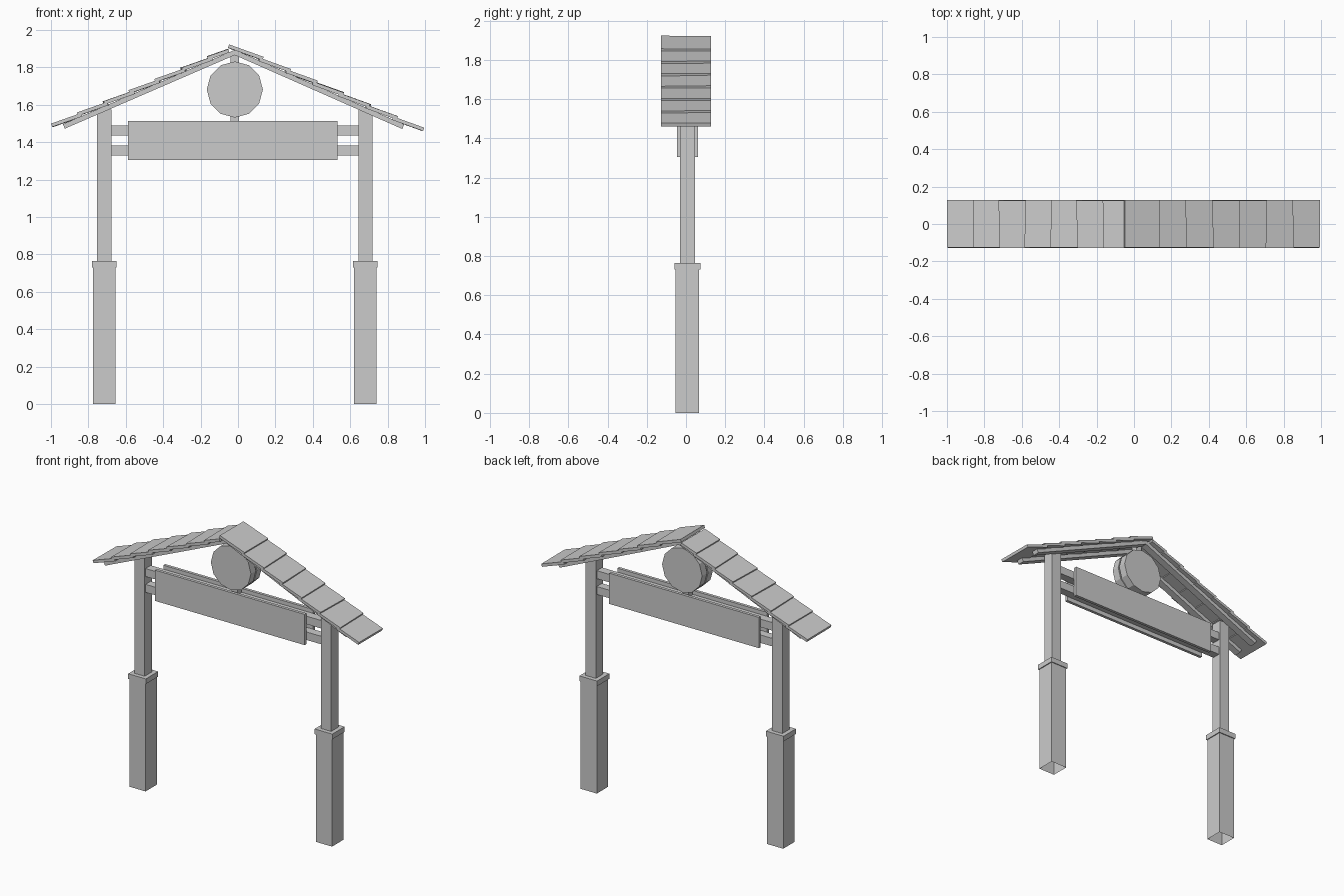
import bpy
import bmesh
import math
import random
from mathutils import Matrix, Vector

random.seed(4)
cube = bpy.data.objects.get("Cube")
if cube:
    bpy.data.objects.remove(cube, do_unlink=True)

# One plain grey for the whole gate
grey = bpy.data.materials.new("plain_grey")
grey.use_nodes = True
COLOUR = (0.6, 0.6, 0.6, 1)
grey.diffuse_color = COLOUR
grey.node_tree.nodes["Principled BSDF"].inputs["Base Color"].default_value = COLOUR

MID_X, MID_Y = -0.017, 0.007
RIDGE = Vector((MID_X, 0, 1.89))


def finish(name, bm):
    mesh = bpy.data.meshes.new(name)
    bm.to_mesh(mesh)
    bm.free()
    mesh.materials.append(grey)
    obj = bpy.data.objects.new(name, mesh)
    bpy.context.collection.objects.link(obj)
    return obj


def box(name, low, high, matrix=Matrix(), open_bottom=False):
    low, high = Vector(low), Vector(high)
    bm = bmesh.new()
    bmesh.ops.create_cube(bm, size=1)
    if open_bottom:
        bm.faces.ensure_lookup_table()
        bottom = [f for f in bm.faces if f.normal.z < -0.9]
        bmesh.ops.delete(bm, geom=bottom, context='FACES')
    fit = Matrix.Translation((low + high) / 2) @ Matrix.Diagonal((*(high - low), 1))
    bm.transform(matrix @ fit)
    return finish(name, bm)


def upright(name, x, half, z0, z1, open_bottom=False):
    return box(name, (x - half, MID_Y - half, z0), (x + half, MID_Y + half, z1),
               open_bottom=open_bottom)


def disc(name, radius, y0, y1):
    bm = bmesh.new()
    bmesh.ops.create_cone(bm, cap_ends=True, segments=12,
                          radius1=radius, radius2=radius, depth=y1 - y0)
    bm.transform(Matrix.Translation((MID_X, (y0 + y1) / 2, 1.682))
                 @ Matrix.Rotation(math.pi / 2, 4, 'X'))
    return finish(name, bm)


# Posts on wide, hollow bases with collars
for side, sign in (("left", 1), ("right", -1)):
    x = MID_X + sign * 0.698
    upright(side + "_base", x, 0.06, 0, 0.75, open_bottom=True)
    upright(side + "_collar", x, 0.066, 0.73, 0.765)
    upright(side + "_post", x, 0.038, 0.75, 1.575)

# Cross beams and the two sign boards that sandwich them
for name, z in (("lower_beam", 1.356), ("upper_beam", 1.463)):
    box(name, (-0.7, MID_Y - 0.028, z - 0.027), (0.66, MID_Y + 0.028, z + 0.027))
for name, y in (("front_board", -0.037), ("back_board", 0.051)):
    box(name, (-0.588, y - 0.01, 1.305), (0.532, y + 0.01, 1.513))

# Round emblem on a short upright
box("emblem_upright", (MID_X - 0.022, MID_Y - 0.022, 1.33),
    (MID_X + 0.022, MID_Y + 0.022, 1.885))
disc("emblem_front", 0.15, -0.052, 0.002)
disc("emblem_core", 0.143, -0.01, 0.02)
disc("emblem_back", 0.15, 0.012, 0.066)

# Roof slopes: rafters with overlapping, slightly crooked shingles
for side, sign, angle, first, eave, rafter_end in (
        ("left", 1, 23.8, -0.04, 1.094, 0.988),
        ("right", -1, 23.4, 0.03, 1.058, 1.0)):
    a = math.radians(angle)
    down = Vector((sign * math.cos(a), 0, -math.sin(a)))
    normal = Vector((sign * math.sin(a), 0, math.cos(a)))
    across = normal.cross(down)
    slope = Matrix.Translation(RIDGE) @ Matrix((down, across, normal)).transposed().to_4x4()
    for y in (-0.075, 0.075):
        box(side + "_rafter", (0, y - 0.024, -0.022), (rafter_end, y + 0.024, 0.004), slope)
    pitch = eave / 7
    for i in range(7):
        low_edge = pitch * (i + 1)
        length = low_edge - first if i == 0 else pitch + 0.02
        crook = 0 if i in (0, 6) else random.uniform(-0.035, 0.035)
        tilt = (Matrix.Translation((low_edge, 0, 0.012))
                @ Matrix.Rotation(-0.07, 4, 'Y')
                @ Matrix.Rotation(random.uniform(-0.012, 0.012), 4, 'X'))
        tile = box(side + "_shingle", (-length, -0.127, 0), (0, 0.127, 0.019), slope @ tilt)
        # Skew the lower edge while keeping the sides straight
        inverse = slope.inverted()
        for v in tile.data.vertices:
            p = inverse @ v.co
            p.x += crook * p.y
            v.co = slope @ p
